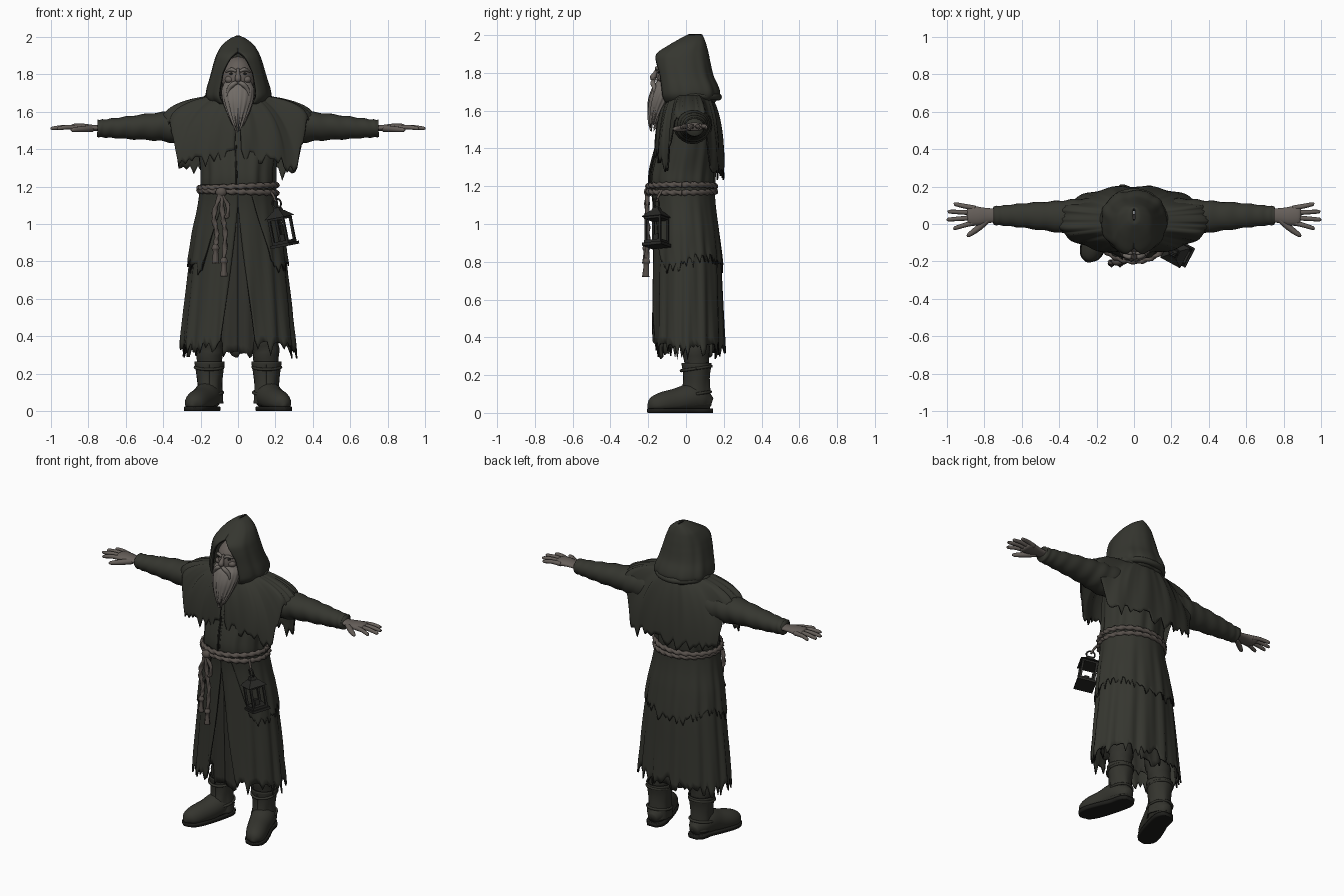
import bpy, bmesh, math, random
from mathutils import Vector, Matrix

random.seed(4)
if "Cube" in bpy.data.objects:
    bpy.data.objects.remove(bpy.data.objects["Cube"])


def material(name, r, g, b):
    m = bpy.data.materials.new(name)
    m.use_nodes = True
    m.diffuse_color = (r, g, b, 1)
    m.node_tree.nodes["Principled BSDF"].inputs["Base Color"].default_value = (r, g, b, 1)
    return m


ROBE = material("dark olive cloth", .036, .037, .029)
FRAY = material("frayed edge", .013, .013, .011)
INNER = material("inner cloth", .031, .031, .025)
LEATHER = material("boot leather", .034, .034, .027)
SKIN = material("weathered skin", .13, .112, .1)
HAIR = material("grey beard", .165, .148, .133)
ROPE = material("old rope", .095, .08, .07)
IRON = material("lantern iron", .02, .02, .018)


def finish(name, bm, mats, smooth=True):
    bmesh.ops.recalc_face_normals(bm, faces=bm.faces)
    me = bpy.data.meshes.new(name)
    bm.to_mesh(me)
    bm.free()
    ob = bpy.data.objects.new(name, me)
    bpy.context.scene.collection.objects.link(ob)
    for m in mats:
        me.materials.append(m)
    for p in me.polygons:
        p.use_smooth = smooth
    return ob


def skin_rows(bm, rows, closed):
    vs = [[bm.verts.new(p) for p in r] for r in rows]
    n = len(rows[0])
    for a, b in zip(vs, vs[1:]):
        for j in range(n if closed else n - 1):
            k = (j + 1) % n
            bm.faces.new((a[j], a[k], b[k], b[j]))
    return vs


def spline(rows, i, t):
    p = [rows[max(0, min(len(rows) - 1, i + d))] for d in (-1, 0, 1, 2)]
    return [.5 * (2 * b + (c - a) * t + (2 * a - 5 * b + 4 * c - d) * t * t
                  + (3 * b - a - 3 * c + d) * t ** 3) for a, b, c, d in zip(*p)]


def tube(name, pts, mat, n=14, steps=5, ref=(0, 0, 1), flat=1, shape=None, fix=None):
    """Sweep a round section along a smooth path of (x, y, z, radius)."""
    path = [spline(pts, i, k / steps) for i in range(len(pts) - 1) for k in range(steps)]
    path.append(pts[-1])
    c = [Vector(p[:3]) for p in path]
    rows = []
    for i, p in enumerate(path):
        t = (c[min(i + 1, len(c) - 1)] - c[max(i - 1, 0)]).normalized()
        side = t.cross(Vector(ref)).normalized()
        up = side.cross(t)
        ring = []
        for j in range(n):
            a = math.tau * j / n
            r = max(p[3], .001) * (shape(a, i) if shape else 1)
            v = c[i] + side * r * math.cos(a) + up * r * flat * math.sin(a)
            ring.append(fix(v) if fix else v)
        rows.append(ring)
    bm = bmesh.new()
    vs = skin_rows(bm, rows, True)
    bm.faces.new(vs[0])
    bm.faces.new(vs[-1])
    return finish(name, bm, [mat])


def cloth(name, f, mat, cols=96, rows=22, gap=lambda u: 0, thick=.008):
    """Sheet wrapped around the body; f(angle, u, tear) gives each point."""
    tears = [random.random() ** 2 for _ in range(cols + 1)]
    tears[-1] = tears[0]
    grid = []
    for i in range(rows + 1):
        u = i / rows
        g = gap(u)
        grid.append([f(-math.pi / 2 + g + (math.tau - 2 * g) * j / cols, u, tears[j])
                     for j in range(cols + 1)])
    bm = bmesh.new()
    skin_rows(bm, grid, False)
    bmesh.ops.remove_doubles(bm, verts=bm.verts, dist=.0002)
    ob = finish(name, bm, [mat, FRAY])
    if thick:
        m = ob.modifiers.new("thickness", "SOLIDIFY")
        m.thickness, m.offset, m.material_offset_rim = thick, 0, 1
    return ob


def garment(prof, hem, cx=0, tear=0, fold=0, count=14, power=1, grow=0):
    """Point function from profile rows (z, half width, front y, back y)."""
    top = prof[0][0]

    def f(th, u, rip):
        z = top + u * (hem(th) - tear * rip - top)
        i = max([k for k in range(len(prof) - 1) if prof[k][0] >= z], default=0)
        t = min(1, (prof[i][0] - z) / (prof[i][0] - prof[i + 1][0]))
        _, w, yf, yb = spline(prof, i, t)
        c, s = math.cos(th), math.sin(th)
        k = fold * u * (math.sin(count * th + 2 * u) + .5 * math.sin(count * 1.7 * th + 3)) + grow
        return Vector((cx + (w + k) * math.copysign(abs(c) ** power, c),
                       (yf + yb) / 2 + ((yb - yf) / 2 + k) * math.copysign(abs(s) ** power, s), z))
    return f


def blob(name, loc, size, mat):
    bm = bmesh.new()
    bmesh.ops.create_uvsphere(bm, u_segments=24, v_segments=16, radius=1,
                              matrix=Matrix.Translation(loc) @ Matrix.Diagonal((*size, 1)))
    return finish(name, bm, [mat])


# Torso and skirts
torso = [(1.68, .1, -.08, .12), (1.62, .2, -.1, .15), (1.52, .225, -.125, .165), (1.4, .215, -.155, .165),
         (1.28, .2, -.185, .155), (1.22, .2, -.19, .15), (1.15, .19, -.18, .14)]
cloth("tunic", garment(torso, lambda th: 1.15, fold=.006, count=11), ROBE, thick=0)
skirt = [(1.21, .192, -.185, .14), (1.1, .203, -.172, .145), (.95, .232, -.17, .165), (.78, .255, -.17, .183),
         (.55, .28, -.172, .192), (.25, .305, -.178, .203)]
cloth("long_skirt", garment(skirt, lambda th: .39 - .03 * abs(math.cos(th)), tear=.08, fold=.008), ROBE,
      gap=lambda u: .36 * max(0, u - .13))
cloth("over_skirt", garment(skirt, lambda th: .82 + .03 * math.sin(th * 3), tear=.07, fold=.005, grow=.008),
      ROBE, gap=lambda u: .3 + .45 * u)
lining = [(1.2, .15, -.14, .1), (.8, .2, -.145, .14), (.25, .24, -.135, .16)]
cloth("inner_skirt", garment(lining, lambda th: .32 if abs(math.cos(th)) < .35 else .42, tear=.04, fold=.006),
      INNER)
tube("tunic_seam", [(-.01, -.158, 1.42, .004), (-.012, -.178, 1.34, .006), (-.008, -.194, 1.27, .005),
                    (-.01, -.195, 1.2, .005)], FRAY, n=6, ref=(1, 0, 0))


# Torn shoulder cape draped over the arms
def cape(th, u, rip):
    c, s = math.cos(th), math.sin(th)
    hem = 1.4 - .07 * abs(c) if s < 0 else 1.31
    over = max(0, min(1, (abs(c) - .76) / .14))
    hem += (1.565 - hem) * over - .08 * rip * (1 - .5 * over)
    out, drop = math.sin(u * math.pi / 2), 1 - math.cos(u * math.pi / 2)
    wave = .006 * u * math.sin(13 * th + 3 * u)
    return Vector(((.11 + .295 * out + wave) * c, .02 + (.1 + .078 * out + wave) * s,
                   1.685 - (1.685 - hem) * (.75 * drop + .25 * u)))


cloth("shoulder_cape", cape, ROBE, cols=110, gap=lambda u: .012 + .03 * u)

# Hood
hood = [(2.0, .006, .02, .08), (1.985, .042, -.015, .088), (1.95, .082, -.075, .1), (1.9, .11, -.15, .112),
        (1.85, .127, -.16, .122), (1.78, .146, -.152, .138), (1.71, .165, -.145, .168), (1.675, .163, -.14, .168),
        (1.64, .13, -.12, .14)]
cloth("hood", garment(hood, lambda th: 1.645, fold=.004, count=9, power=.85), ROBE, cols=64, rows=30,
      gap=lambda u: .55 * math.sqrt(max(0, min(1, (u - .25) / .3))), thick=.014)
tube("hood_fold", [(.13, -.06, 1.665, .012), (.168, .03, 1.675, .016), (.1, .14, 1.675, .018),
                   (0, .172, 1.672, .018), (-.1, .14, 1.675, .018), (-.168, .03, 1.675, .016),
                   (-.13, -.06, 1.665, .012)], ROBE)

# Head, face and beard
blob("head", (0, -.052, 1.78), (.088, .106, .115), SKIN)
tube("nose", [(0, -.148, 1.83, .008), (0, -.162, 1.8, .011), (0, -.174, 1.775, .017), (0, -.162, 1.76, .008)],
     SKIN, ref=(1, 0, 0))
beard = [(1.765, .07, -.15, -.04), (1.72, .088, -.18, -.045), (1.66, .082, -.198, -.07),
         (1.6, .06, -.2, -.11), (1.55, .036, -.197, -.14), (1.49, .006, -.186, -.17)]
cloth("beard", garment(beard, lambda th: 1.535, tear=.05, fold=.007, count=17), HAIR, cols=60, thick=0)
for side, s in (("left", 1), ("right", -1)):
    tube(side + "_moustache", [(0, -.168, 1.757, .008), (s * .025, -.176, 1.748, .013),
                               (s * .05, -.168, 1.72, .011), (s * .06, -.17, 1.68, .002)], HAIR, ref=(0, 1, 0))
    tube(side + "_brow", [(s * .01, -.156, 1.815, .007), (s * .035, -.153, 1.826, .01),
                          (s * .065, -.13, 1.812, .004)], HAIR)
    blob(side + "_eye", (s * .034, -.144, 1.803), (.014, .006, .006), FRAY)
    blob(side + "_cheek", (s * .045, -.128, 1.772), (.026, .022, .02), SKIN)

# Arms, hands, legs and boots
for side, s in (("left", 1), ("right", -1)):
    tube(side + "_sleeve", [(s * .12, .035, 1.53, .1), (s * .28, .035, 1.52, .1), (s * .42, .04, 1.522, .083),
                            (s * .58, .045, 1.516, .067), (s * .7, .045, 1.512, .054), (s * .752, .045, 1.512, .05)],
         ROBE, n=24, steps=8, flat=.92,
         shape=lambda a, i: 1 + .035 * math.sin(1.25 * i + 2 * math.sin(a)) + .02 * math.sin(3 * a))
    tube(side + "_palm", [(s * .72, .045, 1.512, .036), (s * .78, .045, 1.514, .04), (s * .83, .042, 1.516, .05),
                          (s * .875, .045, 1.514, .053), (s * .89, .045, 1.513, .04)], SKIN, flat=.42)
    for finger, y0, x1, y1 in (("index", .008, .965, -.022), ("middle", .034, .998, .024),
                               ("ring", .06, .993, .066), ("little", .085, .963, .106)):
        ym = (y0 + y1) / 2
        tube(f"{side}_{finger}_finger", [(s * .85, y0, 1.514, .014), (s * (.85 + x1) / 2, ym, 1.518, .0125),
                                         (s * (x1 - .008), y1, 1.511, .01), (s * x1, y1, 1.51, .003)], SKIN, n=10)
    tube(side + "_thumb", [(s * .78, .025, 1.51, .018), (s * .83, -.02, 1.507, .017),
                           (s * .88, -.057, 1.503, .012), (s * .893, -.066, 1.502, .003)], SKIN, n=10)
    tube(side + "_trouser", [(s * .12, .04, .6, .085), (s * .14, .05, .4, .076), (s * .15, .055, .3, .07),
                             (s * .15, .055, .2, .06)], INNER, ref=(0, 1, 0),
         shape=lambda a, i: 1 + .04 * math.sin(1.6 * i + a))
    shaft = [(.265, .077, -.02, .132), (.2, .068, -.012, .122), (.14, .062, -.015, .122), (.03, .066, -.03, .13)]
    cloth(side + "_boot_shaft", garment(shaft, lambda th: .04, cx=s * .152, fold=.004, count=5), LEATHER, cols=32)
    tube(side + "_foot", [(s * .15, .135, .05, .03), (s * .152, .09, .065, .062), (s * .165, .03, .08, .074),
                          (s * .19, -.05, .062, .068), (s * .222, -.13, .046, .062), (s * .24, -.175, .036, .045),
                          (s * .247, -.2, .025, .008)], LEATHER, n=20,
         fix=lambda v: Vector((v.x, v.y, max(v.z, .02))))
    tube(side + "_sole", [(s * .15, .142, .015, .035), (s * .152, .1, .015, .06), (s * .165, .03, .015, .062),
                          (s * .193, -.05, .015, .068), (s * .223, -.13, .015, .067), (s * .241, -.18, .015, .048),
                          (s * .247, -.205, .015, .01)], FRAY, n=20,
         fix=lambda v: Vector((v.x, v.y, max(0, min(v.z, .024)))))
    for part, z, r in (("ankle_strap", .1, .072), ("cuff_strap", .235, .075)):
        ring = [(s * .154 + r * math.cos(a), .054 + r * 1.06 * math.sin(a), z + .012 * math.sin(a), .008)
                for a in (math.tau * k / 12 for k in range(13))]
        tube(f"{side}_{part}", ring, LEATHER, n=8, steps=3)


# Rope belt, hanging ends and knot
def twist(a, i):
    return 1 + .28 * math.cos(2 * a + .8 * i)


for part, z, tilt in (("upper_belt_rope", 1.2, .008), ("lower_belt_rope", 1.172, -.006)):
    loop = [(.206 * math.cos(a), -.023 + .177 * math.sin(a), z + tilt * math.cos(a), .014)
            for a in (math.tau * k / 40 for k in range(41))]
    tube(part, loop, ROPE, n=10, steps=5, shape=twist)
blob("belt_knot", (-.09, -.2, 1.17), (.03, .022, .026), ROPE)
for part, x, low in (("long_rope_end", -.075, .78), ("short_rope_end", -.12, .85)):
    tube(part, [(-.09, -.205, 1.17, .012), (x - .008, -.207, 1.05, .012), (x + .006, -.203, .95, .012),
                (x, -.208, low + .03, .012)], ROPE, n=10, steps=14, ref=(1, 0, 0), shape=twist)
    tube(part + "_tassel", [(x, -.208, low + .04, .012), (x, -.209, low + .02, .019), (x, -.21, low, .013),
                            (x, -.212, low - .06, .018)], ROPE, ref=(1, 0, 0),
         shape=lambda a, i: 1 + .15 * math.cos(5 * a))
tube("rope_loop", [(-.09, -.205, 1.16, .01), (-.055, -.205, 1.1, .01), (-.06, -.205, 1.04, .01),
                   (-.085, -.205, 1.07, .01), (-.09, -.205, 1.15, .01)], ROPE, n=10, steps=8,
     ref=(0, 1, 0), shape=twist)

# Lantern hanging at the left hip
place = (Matrix.Translation((.232, -.155, .98)) @ Matrix.Rotation(math.radians(-11), 4, "Y")
         @ Matrix.Rotation(math.radians(-28), 4, "Z"))
bm = bmesh.new()


def box(x, y, z, w, d, h):
    bmesh.ops.create_cube(bm, size=1, matrix=place @ Matrix.Translation((x, y, z)) @ Matrix.Diagonal((w, d, h, 1)))


for z, w, h in ((-.093, .115, .016), (-.078, .098, .016), (.05, .098, .012)):
    box(0, 0, z, w, w, h)
for x in (-.042, .042):
    for y in (-.042, .042):
        box(x, y, -.015, .013, .013, .13)
box(0, 0, -.055, .028, .028, .04)
for r1, r2, z, h in ((.085, .035, .073, .035), (.03, .022, .1, .02)):
    bmesh.ops.create_cone(bm, cap_ends=True, segments=4, radius1=r1, radius2=r2, depth=h,
                          matrix=place @ Matrix.Translation((0, 0, z)) @ Matrix.Rotation(math.pi / 4, 4, "Z"))
finish("lantern", bm, [IRON], smooth=False)
handle = [(*(place @ Vector((.026 * math.cos(a), 0, .132 + .026 * math.sin(a)))), .005)
          for a in (math.tau * k / 12 for k in range(13))]
tube("lantern_ring", handle, IRON, n=8, steps=2, ref=(.47, .88, 0))
tube("lantern_cord", [(.17, -.125, 1.18, .007), (.19, -.145, 1.15, .007), (.203, -.155, 1.12, .007)], ROPE,
     n=8, ref=(0, 1, 0))
